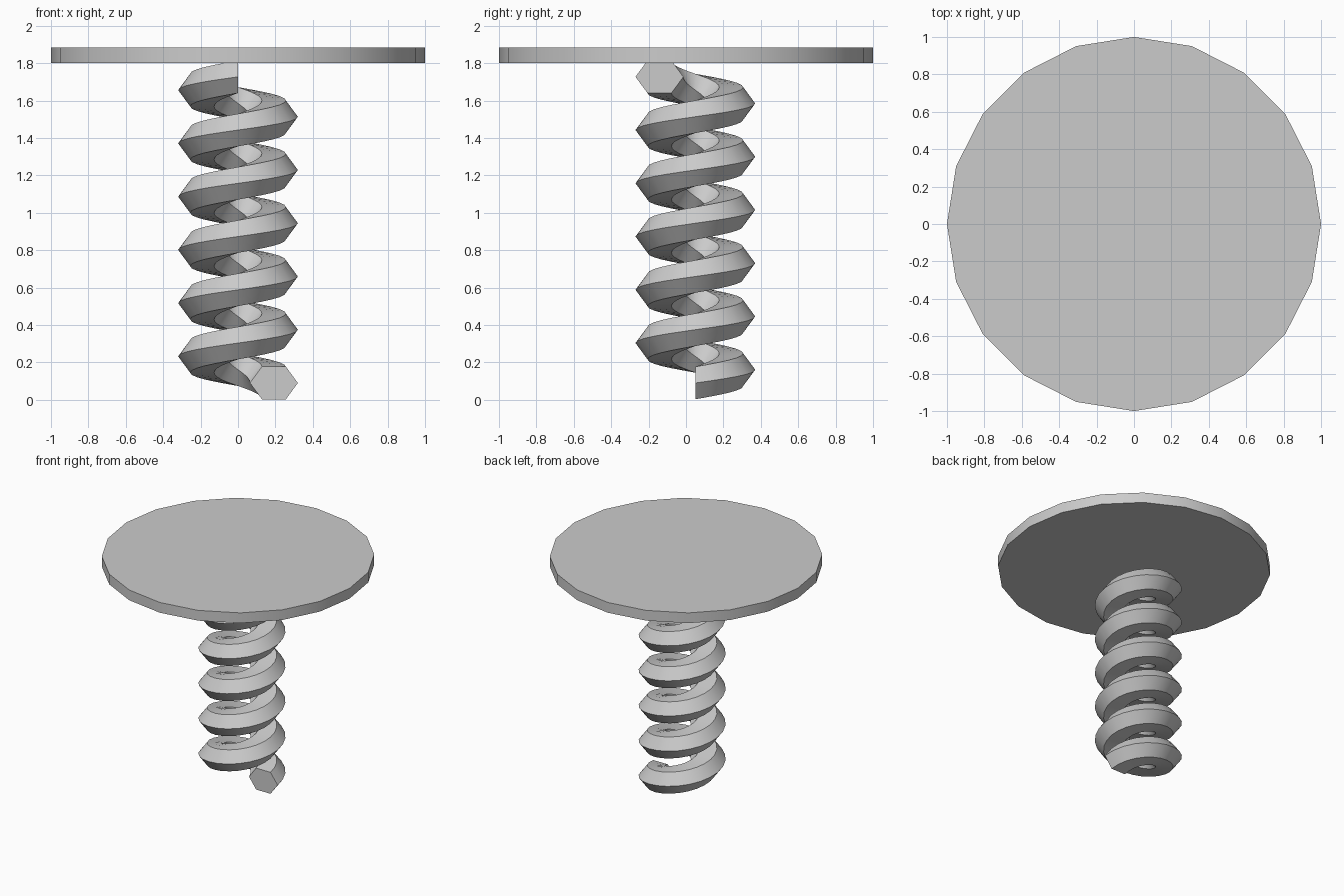
import bpy, bmesh
from math import sin, cos, pi, radians

if "Cube" in bpy.data.objects:
    bpy.data.objects.remove(bpy.data.objects["Cube"])

TURNS, STEPS = 5.75, 24          # coil turns and segments per turn
COIL_R, Z0, PITCH = 0.192, 0.09, 0.2847
HALF_W, HALF_H = 0.128, 0.087    # hexagonal wire section
CENTRE_Y = 0.05

# Coil: hexagonal section swept along a helix, capped at both ends
bm = bmesh.new()
rings = []
for i in range(int(TURNS * STEPS) + 1):
    a = 2 * pi * i / STEPS
    z = Z0 + PITCH * i / STEPS
    ring = []
    for k in range(6):
        t = k * pi / 3
        r = COIL_R + HALF_W * cos(t)
        h = HALF_H * sin(t) / sin(pi / 3)
        ring.append(bm.verts.new((r * cos(a), CENTRE_Y + r * sin(a), z + h)))
    rings.append(ring)
for p, q in zip(rings, rings[1:]):
    for k in range(6):
        n = (k + 1) % 6
        bm.faces.new((p[k], p[n], q[n], q[k]))
bm.faces.new(rings[0])
bm.faces.new(rings[-1])
bmesh.ops.recalc_face_normals(bm, faces=bm.faces)
mesh = bpy.data.meshes.new("coil_spring")
bm.to_mesh(mesh)
bm.free()
coil = bpy.data.objects.new("coil_spring", mesh)
bpy.context.collection.objects.link(coil)

# Round top plate
bpy.ops.mesh.primitive_cylinder_add(vertices=20, radius=1, depth=0.083,
                                    location=(0, 0, 1.8435))
plate = bpy.context.object
plate.name = "top_plate"

# Smooth along the sweep, sharp at the section corners and rims
for ob in (coil, plate):
    bpy.ops.object.select_all(action='DESELECT')
    ob.select_set(True)
    bpy.context.view_layer.objects.active = ob
    bpy.ops.object.shade_smooth_by_angle(angle=radians(30))
